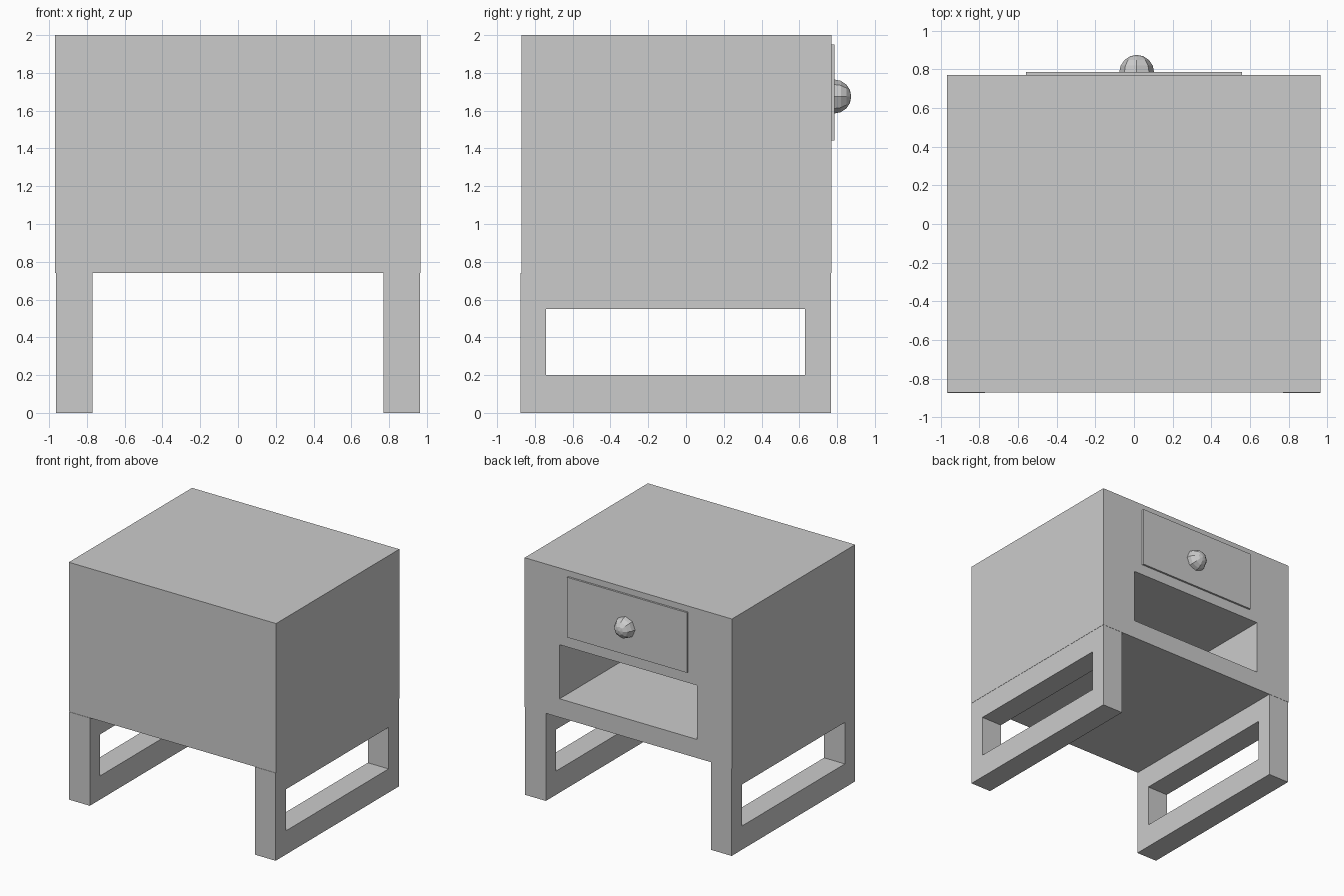
import bpy, bmesh, math
from mathutils import Matrix

if "Cube" in bpy.data.objects:
    bpy.data.objects.remove(bpy.data.objects["Cube"])


def add_object(name, bm):
    bmesh.ops.recalc_face_normals(bm, faces=bm.faces)
    mesh = bpy.data.meshes.new(name)
    bm.to_mesh(mesh)
    bm.free()
    obj = bpy.data.objects.new(name, mesh)
    bpy.context.collection.objects.link(obj)
    return obj


def box(name, lo, hi):
    bm = bmesh.new()
    bmesh.ops.create_cube(bm, size=1)
    for v in bm.verts:
        v.co = [(a + b) / 2 + c * (b - a) for a, b, c in zip(lo, hi, v.co)]
    return add_object(name, bm)


def side_frame(name, x0, x1, outer, inner):
    # Rectangular ring in the YZ plane, given thickness along X
    bm = bmesh.new()

    def loop(rect):
        y0, z0, y1, z1 = rect
        return [bm.verts.new((x0, y, z)) for y, z in
                ((y0, z0), (y1, z0), (y1, z1), (y0, z1))]

    a, b = loop(outer), loop(inner)
    ring = [bm.faces.new((a[i], a[(i + 1) % 4], b[(i + 1) % 4], b[i]))
            for i in range(4)]
    ext = bmesh.ops.extrude_face_region(bm, geom=ring, use_keep_orig=True)
    moved = [g for g in ext["geom"] if isinstance(g, bmesh.types.BMVert)]
    bmesh.ops.translate(bm, verts=moved, vec=(x1 - x0, 0, 0))
    return add_object(name, bm)


# Cabinet body with an open shelf cut into the +y side
body = box("cabinet_body", (-0.968, -0.872, 0.74), (0.966, 0.77, 2.0))
cutter = box("shelf_cutter", (-0.64, -0.74, 0.897), (0.64, 0.9, 1.353))
cutter.hide_render = True
cutter.hide_viewport = True
cut = body.modifiers.new("shelf_opening", "BOOLEAN")
cut.operation = "DIFFERENCE"
cut.solver = "EXACT"
cut.object = cutter

# Sled legs
for side, x0, x1 in (("left", -0.964, -0.77), ("right", 0.77, 0.964)):
    side_frame(side + "_leg_frame", x0, x1,
               (-0.875, 0, 0.768, 0.74), (-0.74, 0.2, 0.63, 0.55))

# Drawer front
box("drawer_front", (-0.56, 0.76, 1.443), (0.56, 0.786, 1.95))

# Faceted round knob with its pole pointing out of the drawer
bm = bmesh.new()
bmesh.ops.create_uvsphere(
    bm, u_segments=8, v_segments=8, radius=0.09,
    matrix=Matrix.Translation((0.014, 0.785, 1.675))
    @ Matrix.Rotation(math.radians(-90), 4, "X"))
add_object("drawer_knob", bm)
